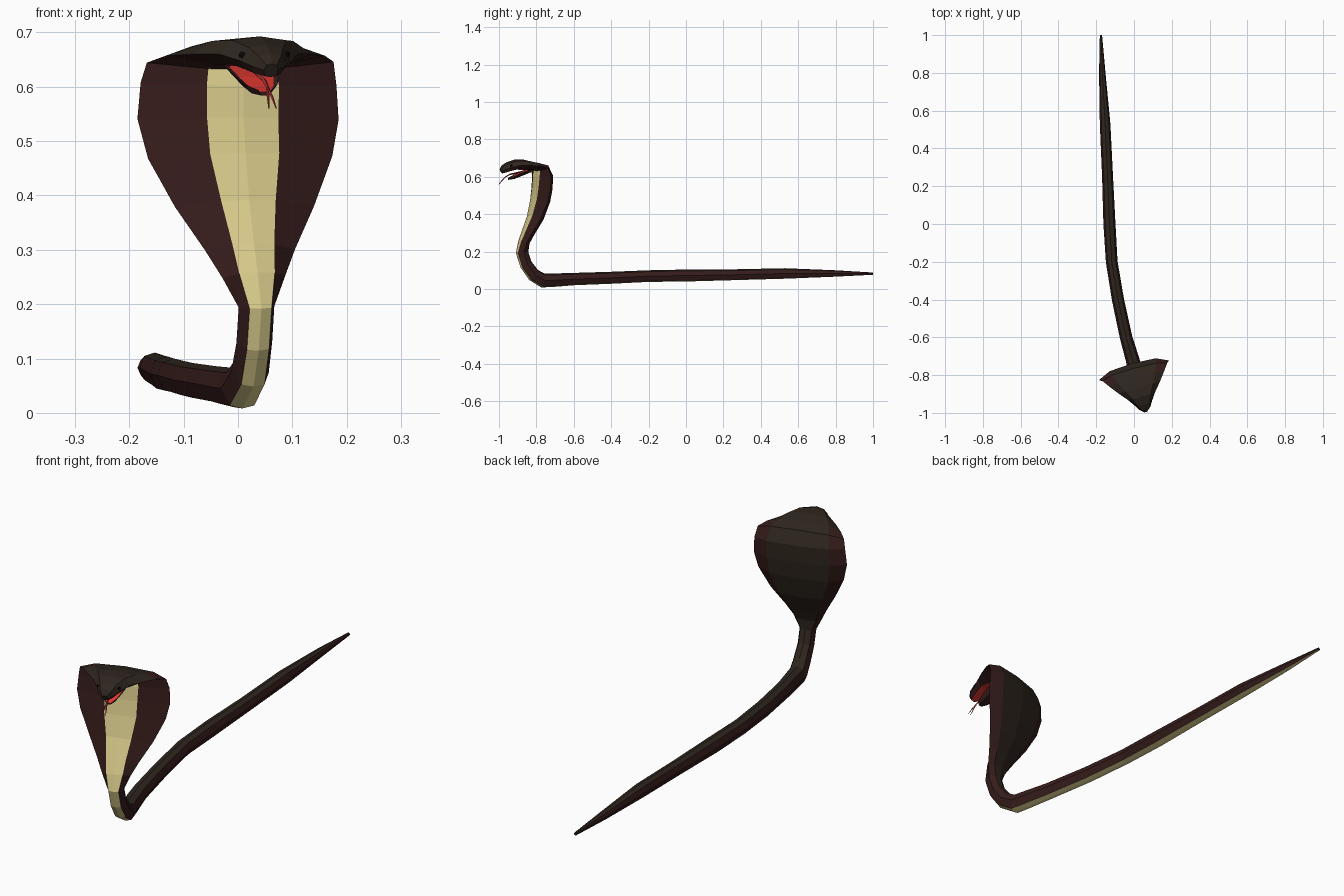
import bpy, bmesh, math
from mathutils import Vector

if "Cube" in bpy.data.objects:
    bpy.data.objects.remove(bpy.data.objects["Cube"])

YAW = math.radians(15.5)
SIDE = Vector((math.cos(YAW), math.sin(YAW), 0))
FWD = Vector((math.sin(YAW), -math.cos(YAW), 0))
NECK = Vector((0, -0.77, 0))


def material(name, rgb):
    m = bpy.data.materials.new(name)
    m.diffuse_color = (*rgb, 1)
    m.use_nodes = True
    m.node_tree.nodes["Principled BSDF"].inputs["Base Color"].default_value = m.diffuse_color
    return m


BACK = material("back_brown", (0.028, 0.019, 0.013))
FLANK = material("flank_red_brown", (0.036, 0.012, 0.011))
CREAM = material("belly_cream", (0.72, 0.62, 0.27))
RED = material("mouth_red", (0.75, 0.04, 0.03))
TONGUE = material("tongue_red", (0.35, 0.03, 0.03))
BLACK = material("eye_black", (0.004, 0.004, 0.004))


def on_head(f, s, z):
    """Point f forward of the neck, s to the side, at height z."""
    p = NECK + FWD * f + SIDE * s
    p.z = z
    return p


def loft(name, rings, mats, pick):
    """Skin a list of rings; pick(ring, side) gives the material slot."""
    bm = bmesh.new()
    vs = [[bm.verts.new(p) for p in ring] for ring in rings]
    n = len(rings[0])
    for i in range(len(vs) - 1):
        for k in range(n):
            j = (k + 1) % n
            f = bm.faces.new((vs[i][k], vs[i][j], vs[i + 1][j], vs[i + 1][k]))
            f.material_index = pick(i, k)
    bm.faces.new(vs[0])
    bm.faces.new(vs[-1])
    bmesh.ops.recalc_face_normals(bm, faces=bm.faces)
    me = bpy.data.meshes.new(name)
    bm.to_mesh(me)
    bm.free()
    for m in mats:
        me.materials.append(m)
    ob = bpy.data.objects.new(name, me)
    bpy.context.collection.objects.link(ob)
    return ob


# tail and lower body: x, y, z, radius
trunk = [
    (-0.175, 1.00, 0.082, 0.006), (-0.168, 0.80, 0.083, 0.017),
    (-0.153, 0.53, 0.083, 0.028), (-0.140, 0.25, 0.076, 0.029),
    (-0.130, 0.00, 0.072, 0.032), (-0.118, -0.20, 0.069, 0.031),
    (-0.085, -0.40, 0.060, 0.032), (-0.042, -0.60, 0.053, 0.033),
    (-0.010, -0.71, 0.047, 0.036), (0.005, -0.765, 0.045, 0.038),
    (0.022, -0.815, 0.075, 0.036), (0.030, -0.855, 0.130, 0.034),
    (0.034, -0.876, 0.195, 0.034)]
# hood: x, y, z, half width, belly half width, back depth, front depth
hood = [
    (0.029, -0.866, 0.25, 0.060, 0.034, 0.026, 0.028),
    (0.022, -0.845, 0.30, 0.086, 0.040, 0.028, 0.030),
    (0.012, -0.810, 0.38, 0.133, 0.052, 0.034, 0.034),
    (0.004, -0.785, 0.47, 0.176, 0.066, 0.036, 0.038),
    (0.000, -0.775, 0.54, 0.192, 0.068, 0.036, 0.038),
    (0.001, -0.772, 0.605, 0.187, 0.069, 0.036, 0.036),
    (0.004, -0.784, 0.645, 0.178, 0.064, 0.028, 0.020)]
# head: forward, half width, z, half width below, top depth, lower depth
head = [
    (0.05, 0.152, 0.657, 0.060, 0.022, 0.020),
    (0.10, 0.114, 0.660, 0.058, 0.031, 0.024),
    (0.145, 0.076, 0.660, 0.052, 0.033, 0.022),
    (0.185, 0.048, 0.648, 0.036, 0.032, 0.020),
    (0.212, 0.032, 0.638, 0.024, 0.026, 0.018),
    (0.227, 0.014, 0.630, 0.010, 0.014, 0.014)]

stations = [(Vector(t[:3]), t[3], t[3] * 0.62, t[3], t[3]) for t in trunk]
stations += [(Vector(h[:3]), *h[3:]) for h in hood]
stations += [(on_head(f, 0, z), w, b, u, d) for f, w, z, b, u, d in head]

# eight-sided skin from tail tip to nose
rings = []
for i, (c, w, b, up, dn) in enumerate(stations):
    a = stations[max(i - 1, 0)][0]
    e = stations[min(i + 1, len(stations) - 1)][0]
    t = (e - a).normalized()
    s = (SIDE - t * SIDE.dot(t)).normalized()
    u = t.cross(s)
    profile = [(0, up), (0.68 * w, 0.78 * up), (w, 0), (b, -0.85 * dn),
               (0, -dn), (-b, -0.85 * dn), (-w, 0), (-0.68 * w, 0.78 * up)]
    rings.append([c + s * x + u * y for x, y in profile])

mouth_start = len(stations) - 5
belly_end = len(trunk) + len(hood) - 1


def skin(i, k):
    if k in (3, 4):
        return 2 if i < belly_end else (3 if i >= mouth_start else 1)
    return 0 if k in (0, 7) or (i > belly_end and k in (1, 6)) else 1


loft("snake_body", rings, [BACK, FLANK, CREAM, RED], skin)

# lower jaw with a red mouth floor: forward, half width, z, depth
jaw = [(0.07, 0.050, 0.642, 0.018), (0.125, 0.044, 0.622, 0.020),
       (0.16, 0.031, 0.604, 0.016), (0.185, 0.013, 0.594, 0.010)]
jaw_rings = [[on_head(f, w, z), on_head(f, 0.75 * w, z - 0.004),
              on_head(f, -0.75 * w, z - 0.004), on_head(f, -w, z),
              on_head(f, -0.6 * w, z - d), on_head(f, 0.6 * w, z - d)]
             for f, w, z, d in jaw]
loft("lower_jaw", jaw_rings, [FLANK, RED], lambda i, k: int(k == 1))


# forked tongue
def strand(name, pts):
    rr = [[on_head(f, s + r, z), on_head(f, s, z + r),
           on_head(f, s - r, z), on_head(f, s, z - r)] for f, s, z, r in pts]
    loft(name, rr, [TONGUE], lambda i, k: 0)


strand("tongue", [(0.12, 0, 0.626, 0.004), (0.18, 0, 0.612, 0.004),
                  (0.205, 0, 0.598, 0.003)])
for side, label in ((-1, "left"), (1, "right")):
    strand("tongue_fork_" + label,
           [(0.202, 0, 0.600, 0.003), (0.222, side * 0.004, 0.580, 0.0025),
            (0.238, side * 0.007, 0.560, 0.001)])
    # eyes
    bpy.ops.mesh.primitive_ico_sphere_add(
        subdivisions=1, radius=0.009, location=on_head(0.182, side * 0.041, 0.658))
    eye = bpy.context.object
    eye.name = "eye_" + label
    eye.data.materials.append(BLACK)
